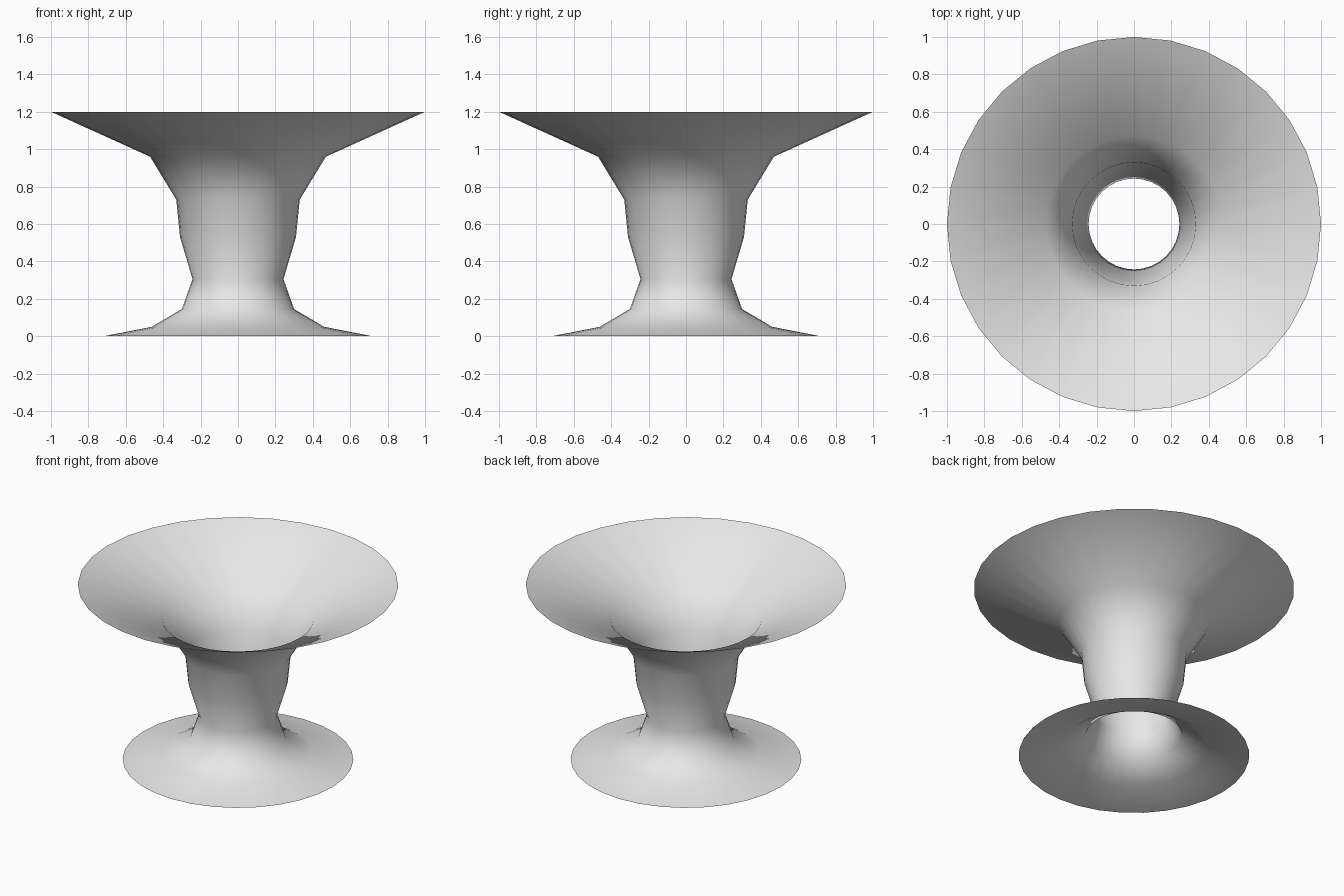
import bpy
import bmesh
from math import cos, sin, tau

cube = bpy.data.objects.get("Cube")
if cube:
    bpy.data.objects.remove(cube, do_unlink=True)

SIDES = 32
# Radius and height, from the foot up to the rim
PROFILE = [(0.72, 0), (0.462, 0.05), (0.3, 0.145), (0.243, 0.305),
           (0.31, 0.53), (0.33, 0.73), (0.47, 0.96), (1, 1.2)]

# Plain light grey
grey = bpy.data.materials.new("light_grey")
grey.use_nodes = True
colour = (0.8, 0.8, 0.8, 1)
grey.diffuse_color = colour
grey.node_tree.nodes["Principled BSDF"].inputs["Base Color"].default_value = colour

# Open flared shell: the profile turned around the z axis
bm = bmesh.new()
rings = [[bm.verts.new((r * cos(tau * i / SIDES), r * sin(tau * i / SIDES), z))
          for i in range(SIDES)] for r, z in PROFILE]
for low, high in zip(rings, rings[1:]):
    for i in range(SIDES):
        j = (i + 1) % SIDES
        face = bm.faces.new((low[i], low[j], high[j], high[i]))
        face.smooth = True

mesh = bpy.data.meshes.new("flared_shell")
bm.to_mesh(mesh)
bm.free()
mesh.materials.append(grey)
shell = bpy.data.objects.new("flared_shell", mesh)
bpy.context.collection.objects.link(shell)
